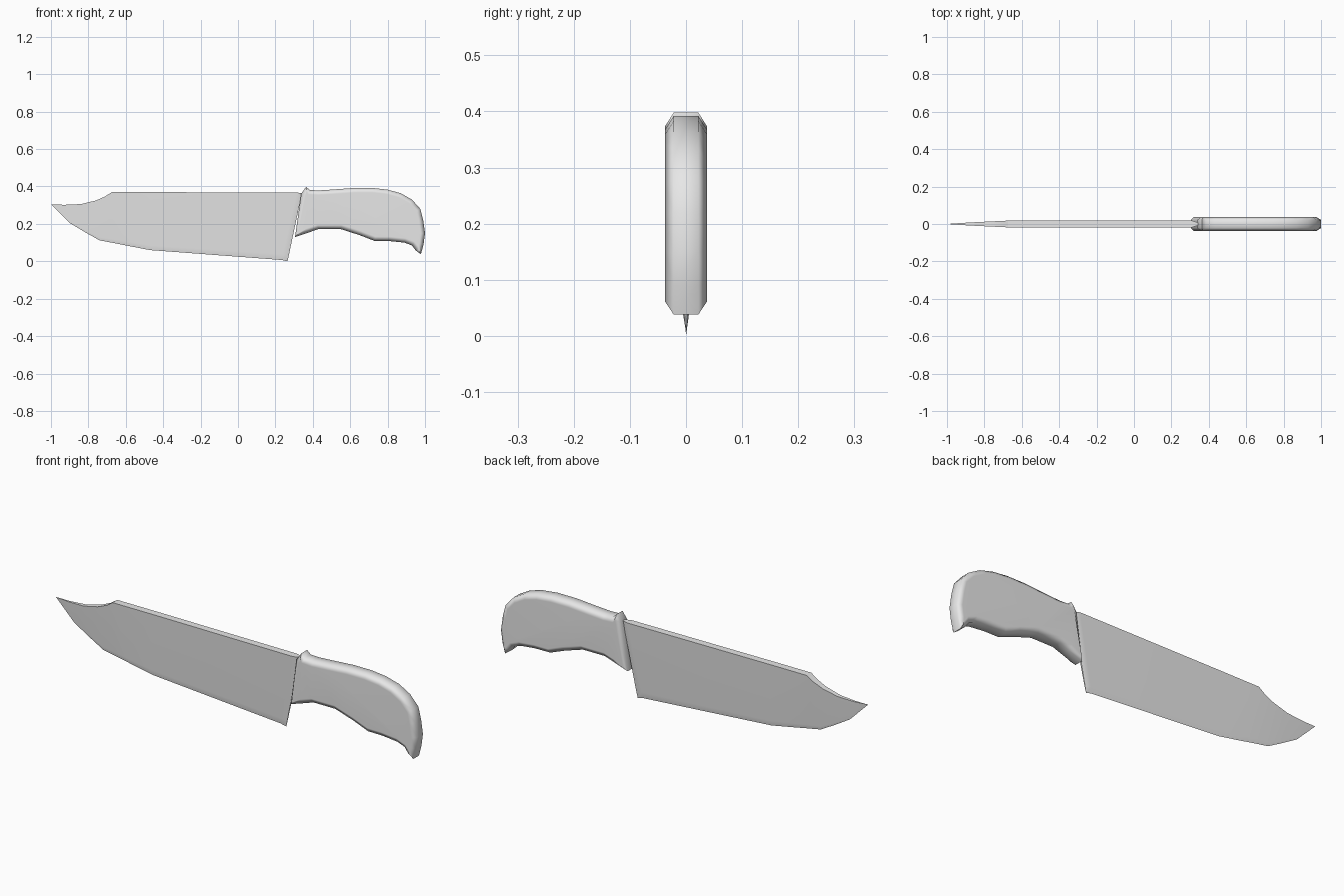
import bpy, bmesh, math

cube = bpy.data.objects.get("Cube")
if cube:
    bpy.data.objects.remove(cube, do_unlink=True)

# One plain grey for the whole knife
grey = bpy.data.materials.new("plain_grey")
grey.use_nodes = True
colour = (0.8, 0.8, 0.8, 1)
grey.diffuse_color = colour
for node in grey.node_tree.nodes:
    if node.type == 'BSDF_PRINCIPLED':
        node.inputs["Base Color"].default_value = colour


def finish(name, bm, angle):
    """Turn a bmesh into a smooth-shaded object."""
    bmesh.ops.remove_doubles(bm, verts=bm.verts[:], dist=0.0001)
    bmesh.ops.recalc_face_normals(bm, faces=bm.faces[:])
    mesh = bpy.data.meshes.new(name)
    bm.to_mesh(mesh)
    bm.free()
    mesh.materials.append(grey)
    obj = bpy.data.objects.new(name, mesh)
    bpy.context.collection.objects.link(obj)
    bpy.ops.object.select_all(action='DESELECT')
    obj.select_set(True)
    bpy.context.view_layer.objects.active = obj
    bpy.ops.object.shade_smooth_by_angle(angle=math.radians(angle))
    weighted = obj.modifiers.new("weighted_normals", 'WEIGHTED_NORMAL')
    weighted.keep_sharp = True
    return obj


# Blade: stations from tip to heel (spine x, spine z, edge x, edge z, half thickness)
stations = [
    (-1.0, .305, -1.0, .305, 0),
    (-.93, .302, -.90, .205, .005),
    (-.84, .306, -.82, .157, .010),
    (-.76, .325, -.74, .112, .014),
    (-.71, .347, -.66, .097, .016),
    (-.675, .37, -.60, .085, .018),
    (-.47, .37, -.47, .06, .018),
    (.312, .367, .235, .007, .018),
    (.342, .366, .265, 0, .007),
]
bm = bmesh.new()
rings = []
for sx, sz, ex, ez, half in stations:
    mx, mz = ex + (sx - ex) * .08, ez + (sz - ez) * .08
    bevel = half * .27
    ring = [(sx, half, sz), (mx, bevel, mz), (ex, 0, ez),
            (mx, -bevel, mz), (sx, -half, sz)]
    rings.append([bm.verts.new(p) for p in ring])
for a, b in zip(rings, rings[1:]):
    for i in range(5):
        j = (i + 1) % 5
        bm.faces.new((a[i], a[j], b[j], b[i]))
bm.faces.new(rings[-1])
bmesh.ops.dissolve_degenerate(bm, dist=0.0001, edges=bm.edges[:])
finish("blade", bm, 30)

# Handle: side outline with a thumb nub, hooked butt and finger grip
outline = [
    (.338, .362), (.364, .398), (.384, .381), (.43, .379), (.51, .384),
    (.62, .392), (.72, .392), (.80, .383), (.87, .364), (.93, .33),
    (.975, .28), (.99, .22), (1.0, .15), (.992, .09), (.978, .038),
    (.95, .058), (.93, .085), (.89, .10), (.81, .108), (.73, .109),
    (.65, .14), (.55, .172), (.43, .172), (.38, .155), (.305, .13),
]
RIM, CHAMFER, DEPTH = .022, .024, .015
bm = bmesh.new()
front = [bm.verts.new((x, -RIM, z)) for x, z in outline]
back = [bm.verts.new((x, RIM, z)) for x, z in outline]
caps = [bm.faces.new(front), bm.faces.new(back[::-1])]
for i in range(len(outline)):
    j = (i + 1) % len(outline)
    bm.faces.new((front[j], front[i], back[i], back[j]))
bmesh.ops.recalc_face_normals(bm, faces=bm.faces[:])
# Chamfer both cheeks all the way round
bmesh.ops.inset_individual(bm, faces=caps, thickness=CHAMFER, depth=DEPTH,
                           use_even_offset=False)
finish("handle", bm, 60)
